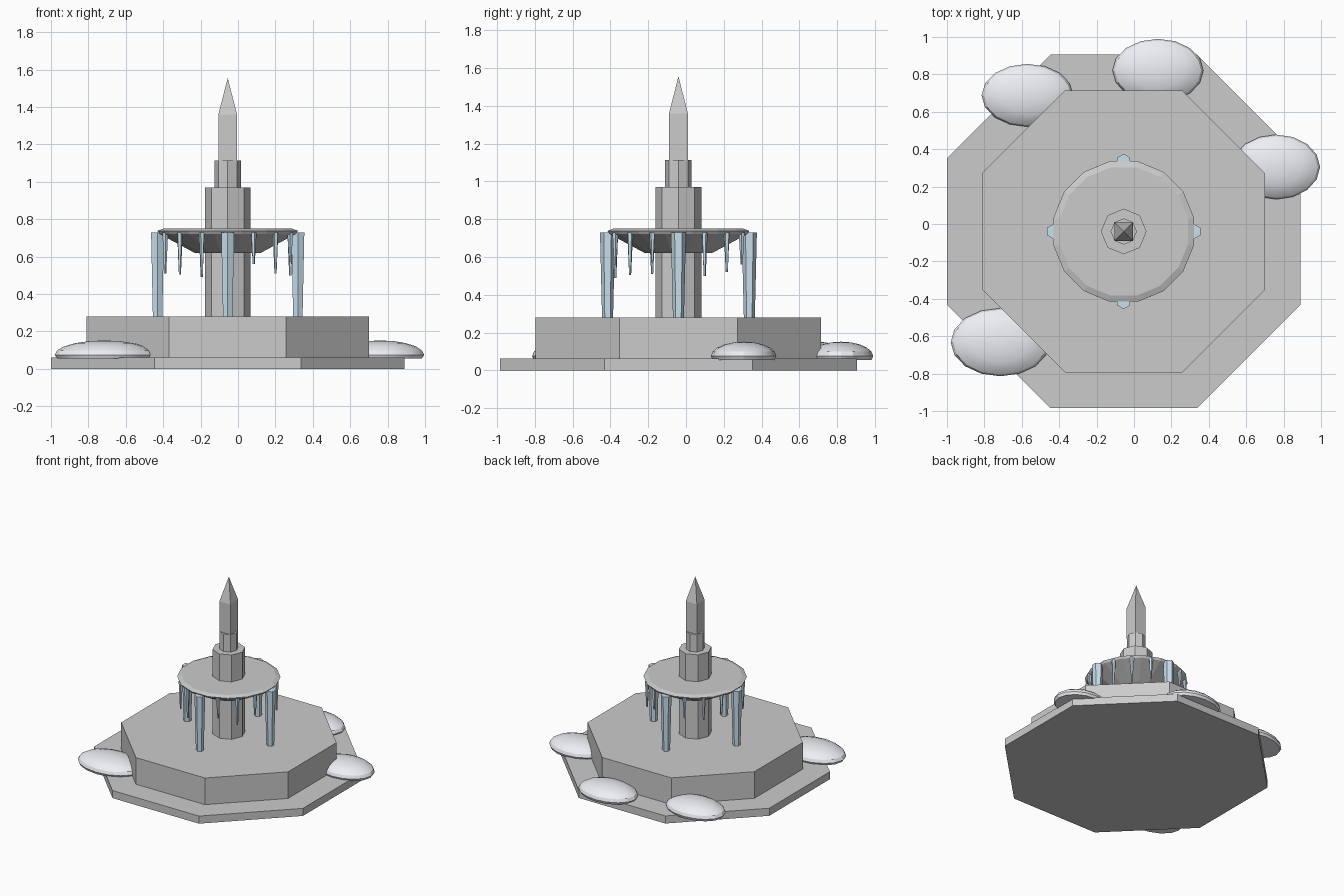
import bpy, bmesh
from math import cos, sin, pi, radians

if "Cube" in bpy.data.objects:
    bpy.data.objects.remove(bpy.data.objects["Cube"])

CX, CY = -0.055, -0.04


def material(name, color):
    m = bpy.data.materials.new(name)
    m.diffuse_color = (*color, 1)
    m.use_nodes = True
    m.node_tree.nodes["Principled BSDF"].inputs["Base Color"].default_value = m.diffuse_color
    return m


ice = material("ice", (0.58, 0.75, 0.85))
snow = material("snow", (0.85, 0.86, 0.9))


def lathe(name, profile, sides, x=CX, y=CY, turn=0.0, mat=None):
    """Faceted solid from (radius, z) rings, listed bottom to top."""
    bm = bmesh.new()
    rings = []
    for r, z in profile:
        if r == 0:
            rings.append([bm.verts.new((0, 0, z))])
        else:
            rings.append([bm.verts.new((r * cos(turn + 2 * pi * i / sides),
                                        r * sin(turn + 2 * pi * i / sides), z))
                          for i in range(sides)])
    for a, b in zip(rings, rings[1:]):
        for i in range(sides):
            j = (i + 1) % sides
            if len(b) == 1:
                bm.faces.new((a[i], a[j], b[0]))
            else:
                bm.faces.new((a[i], a[j], b[j], b[i]))
    bm.faces.new(rings[0][::-1])
    if len(rings[-1]) > 1:
        bm.faces.new(rings[-1])
    me = bpy.data.meshes.new(name)
    bm.to_mesh(me)
    bm.free()
    ob = bpy.data.objects.new(name, me)
    ob.location = (x, y, 0)
    bpy.context.collection.objects.link(ob)
    if mat:
        me.materials.append(mat)
    return ob


# Stone steps: octagons with flats facing the axes
k = 1 / cos(pi / 8)
lathe("ground_step", [(0.945 * k, 0), (0.945 * k, 0.062)], 8, turn=pi / 8)
lathe("basin", [(0.755 * k, 0.06), (0.755 * k, 0.28)], 8, turn=pi / 8)

# Column, collar and pointed square spire
lathe("column", [(0.122, 0.27), (0.122, 0.97)], 8)
lathe("collar", [(0.07, 0.96), (0.07, 1.113)], 8)
s = 0.05 * 2 ** 0.5
lathe("spire", [(s, 1.1), (s, 1.36), (0, 1.555)], 4, turn=pi / 4)

# Frozen upper bowl
lathe("bowl", [(0.18, 0.62), (0.373, 0.722), (0.383, 0.738), (0.35, 0.75)], 16,
      turn=pi / 16)

# Four frozen water columns falling from the rim
for i in range(4):
    a = i * pi / 2
    lathe("ice_column", [(0.029, 0.275), (0.04, 0.73)], 6, CX + 0.375 * cos(a),
          CY + 0.375 * sin(a), pi / 6, ice)

# Icicles between them: angle, tip height
tips = {22.5: 0.5, 45: 0.52, 67.5: 0.56, 112.5: 0.56, 135: 0.55, 157.5: 0.57,
        202.5: 0.51, 225: 0.505, 247.5: 0.49, 292.5: 0.56, 315: 0.51, 337.5: 0.57}
for deg, z in tips.items():
    a = radians(deg)
    lathe("icicle", [(0.006, z), (0.016, 0.73)], 5, CX + 0.362 * cos(a),
          CY + 0.362 * sin(a), a, ice)

# Snow mounds: squashed spheres with flattened undersides (x, y, rx, ry)
for x, y, rx, ry in [(-0.715, -0.632, 0.265, 0.182), (0.76, 0.305, 0.235, 0.173),
                     (0.128, 0.82, 0.243, 0.17), (-0.57, 0.688, 0.245, 0.168)]:
    bm = bmesh.new()
    bmesh.ops.create_uvsphere(bm, u_segments=16, v_segments=10, radius=1)
    for v in bm.verts:
        v.co.x *= rx
        v.co.y *= ry
        v.co.z = max(0.055, 0.075 + 0.077 * v.co.z)
    me = bpy.data.meshes.new("snow_mound")
    bm.to_mesh(me)
    bm.free()
    me.materials.append(snow)
    ob = bpy.data.objects.new("snow_mound", me)
    ob.location = (x, y, 0)
    bpy.context.collection.objects.link(ob)
    bpy.ops.object.select_all(action='DESELECT')
    ob.select_set(True)
    bpy.context.view_layer.objects.active = ob
    bpy.ops.object.shade_smooth_by_angle(angle=radians(25))
